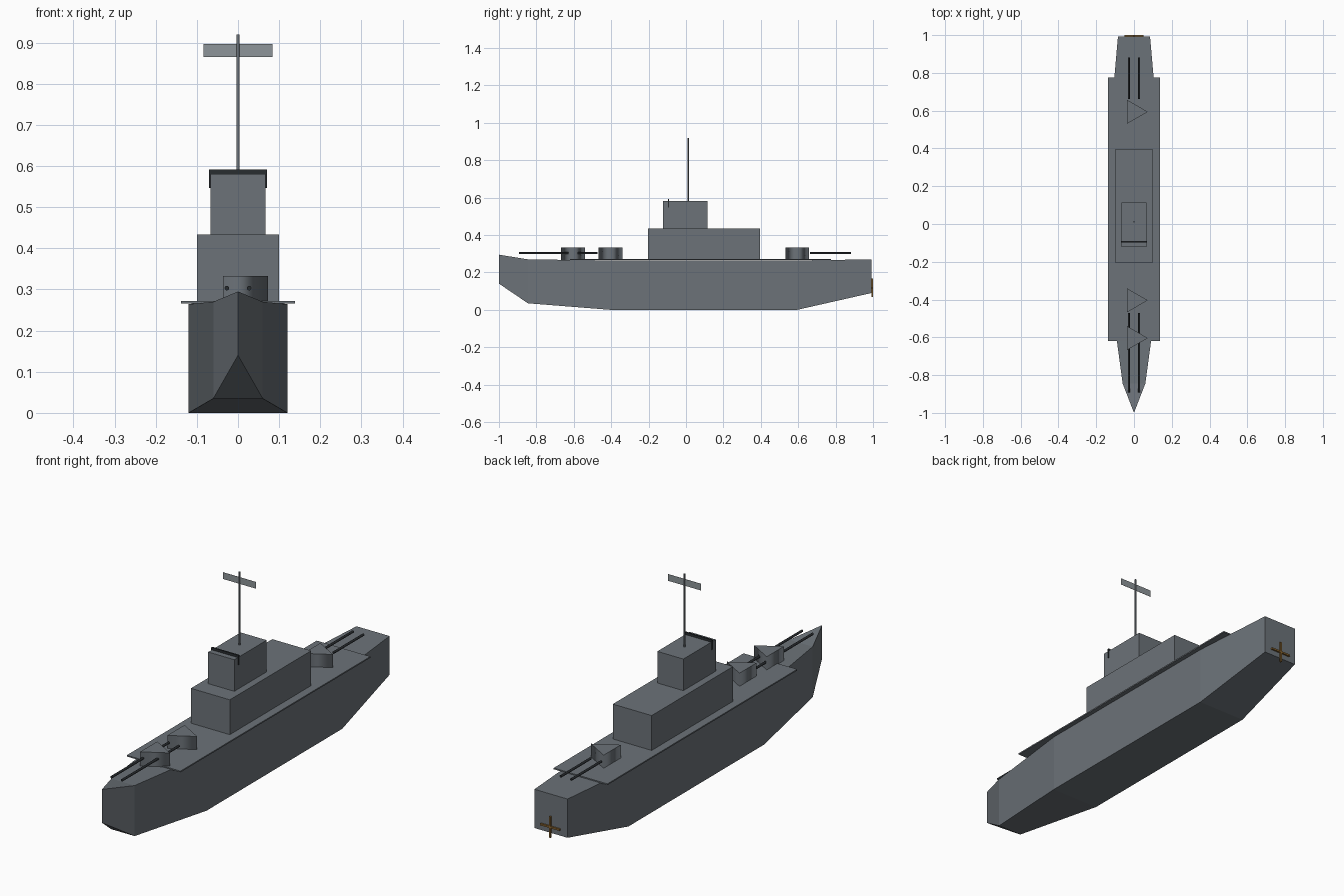
import bpy
import bmesh
import math
from mathutils import Matrix

cube = bpy.data.objects.get("Cube")
if cube:
    bpy.data.objects.remove(cube, do_unlink=True)


def material(name, rgb):
    mat = bpy.data.materials.new(name)
    mat.use_nodes = True
    color = (*rgb, 1)
    mat.diffuse_color = color
    bsdf = next(n for n in mat.node_tree.nodes if n.type == 'BSDF_PRINCIPLED')
    bsdf.inputs["Base Color"].default_value = color
    return mat


GREY = material("warship grey", (0.15, 0.17, 0.19))
LIGHT = material("light grey", (0.27, 0.30, 0.32))
DARK = material("dark gunmetal", (0.022, 0.026, 0.03))
BRONZE = material("bronze", (0.25, 0.13, 0.03))


def finish(name, bm, mat):
    bmesh.ops.recalc_face_normals(bm, faces=bm.faces)
    mesh = bpy.data.meshes.new(name)
    bm.to_mesh(mesh)
    bm.free()
    mesh.materials.append(mat)
    obj = bpy.data.objects.new(name, mesh)
    bpy.context.collection.objects.link(obj)
    return obj


def box(name, x, y, z, mat):
    """Box from (min, max) pairs on each axis."""
    bm = bmesh.new()
    spans = (x, y, z)
    center = [(a + b) / 2 for a, b in spans]
    size = [b - a for a, b in spans]
    bmesh.ops.create_cube(bm, size=1, matrix=Matrix.Translation(center) @ Matrix.Diagonal((*size, 1)))
    return finish(name, bm, mat)


def cylinder(name, center, radius, length, sides, mat, axis='Z'):
    """Prism with smooth sides and flat caps."""
    bm = bmesh.new()
    turn = Matrix.Rotation(math.pi / 2, 4, 'X') if axis == 'Y' else Matrix()
    bmesh.ops.create_cone(bm, cap_ends=True, segments=sides, radius1=radius, radius2=radius,
                          depth=length, matrix=Matrix.Translation(center) @ turn)
    along = 1 if axis == 'Y' else 2
    bm.normal_update()
    for face in bm.faces:
        face.smooth = abs(face.normal[along]) < 0.5
    return finish(name, bm, mat)


# Hull: stations of (y, half width, keel height, deck height), bow first
stations = [(-0.845, 0.06, 0.035, 0.27), (-0.402, 0.12, 0, 0.264),
            (0.594, 0.12, 0, 0.264), (0.992, 0.085, 0.09, 0.27)]
bm = bmesh.new()
stem = [bm.verts.new((0, -1, z)) for z in (0.14, 0.295)]
rings = [[bm.verts.new(p) for p in ((-w, y, low), (w, y, low), (w, y, top), (-w, y, top))]
         for y, w, low, top in stations]
first = rings[0]
bm.faces.new((stem[0], first[0], first[1]))
bm.faces.new((stem[1], first[2], first[3]))
bm.faces.new((stem[0], first[1], first[2], stem[1]))
bm.faces.new((stem[0], stem[1], first[3], first[0]))
for a, b in zip(rings, rings[1:]):
    for i in range(4):
        j = (i + 1) % 4
        bm.faces.new((a[i], a[j], b[j], b[i]))
bm.faces.new(rings[-1])
finish("hull", bm, GREY)

# Deck and superstructure
box("deck_plate", (-0.138, 0.138), (-0.62, 0.775), (0.266, 0.272), GREY)
box("superstructure", (-0.1, 0.1), (-0.203, 0.395), (0.27, 0.434), GREY)
box("bridge", (-0.067, 0.067), (-0.123, 0.115), (0.434, 0.581), GREY)
box("bridge_window_band", (-0.07, 0.07), (-0.097, -0.09), (0.546, 0.592), DARK)

# Mast with radar panel
cylinder("mast", (0, 0.011, 0.75), 0.004, 0.34, 12, GREY)
box("radar_panel", (-0.084, 0.084), (0.0105, 0.0115), (0.865, 0.896), LIGHT)

# Three-sided gun turrets, each with twin barrels
for name, y, aim in (("fore", -0.604, -1), ("second", -0.404, -1), ("aft", 0.594, 1)):
    bm = bmesh.new()
    turret = cylinder(name + "_turret", (0, y, 0.3), 0.073, 0.066, 3, GREY)
    # Point one corner to the ship's left
    corner = max(turret.data.vertices, key=lambda v: (v.co.xy - turret.location.xy).length).co
    turn = -math.atan2(corner.y - y, corner.x)
    pivot = Matrix.Translation((0, y, 0))
    turret.data.transform(pivot @ Matrix.Rotation(turn, 4, 'Z') @ pivot.inverted())
    bm.free()
    for side, x in (("right", -0.027), ("left", 0.027)):
        cylinder(f"{name}_{side}_barrel", (x, y + aim * 0.178, 0.303), 0.0055, 0.22, 12, DARK, 'Y')

# Crossed propeller blades at the stern
box("propeller_blade_horizontal", (-0.05, 0.05), (0.992, 1), (0.115, 0.123), BRONZE)
box("propeller_blade_vertical", (-0.004, 0.004), (0.992, 1), (0.07, 0.168), BRONZE)
